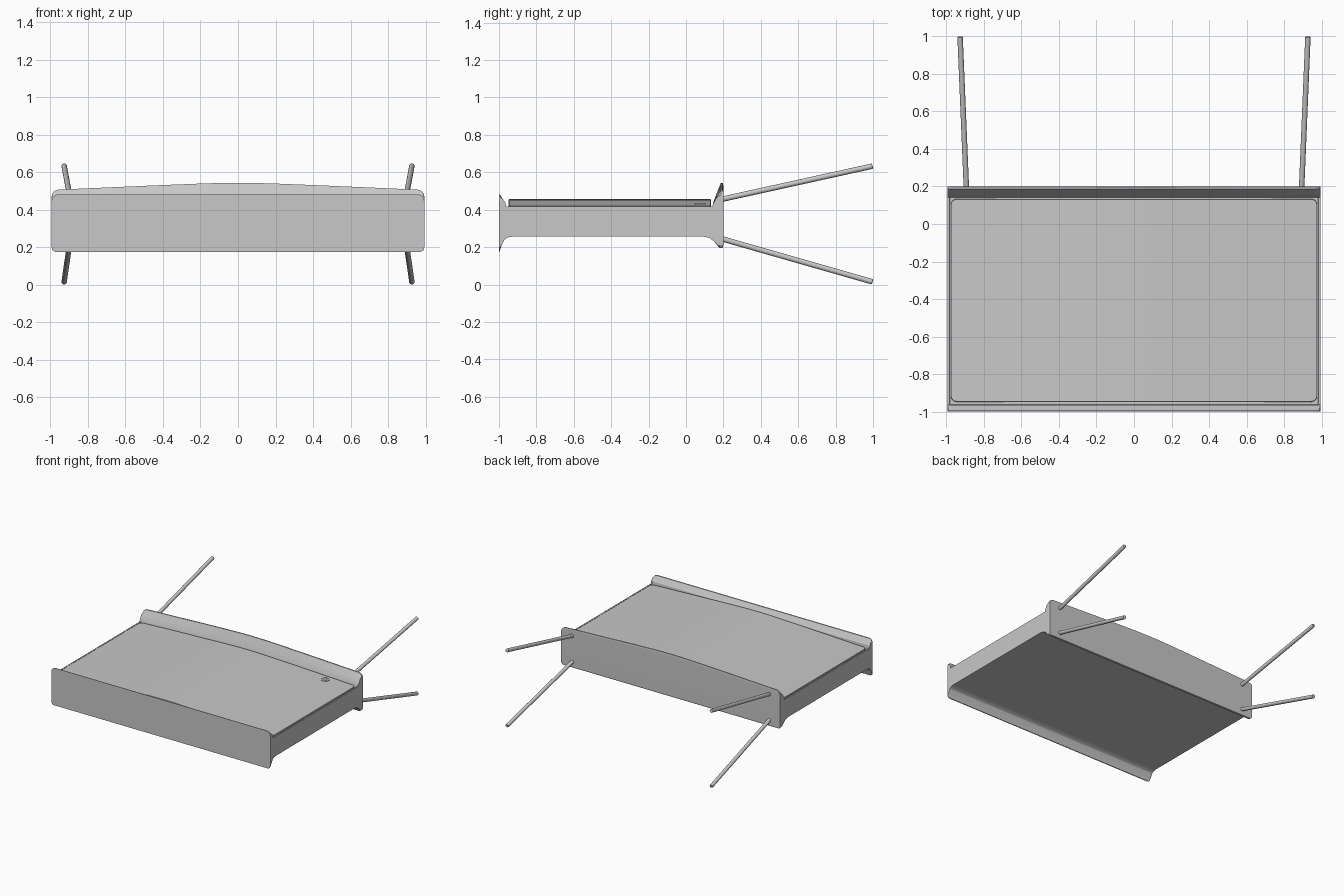
import bpy, bmesh, math
from mathutils import Vector

cube = bpy.data.objects.get("Cube")
if cube:
    bpy.data.objects.remove(cube, do_unlink=True)

HALF_W = 0.993      # half width of the body
FLOOR = 0.398       # bottom of the groove around the panel
RIM = 0.416         # top of the side walls


def make_material(name, rgb):
    m = bpy.data.materials.new(name)
    m.use_nodes = True
    col = (*rgb, 1.0)
    m.diffuse_color = col
    m.node_tree.nodes["Principled BSDF"].inputs["Base Color"].default_value = col
    return m


grey = make_material("light grey", (0.58, 0.58, 0.58))


def finish(bm, name, angle=25):
    bmesh.ops.recalc_face_normals(bm, faces=bm.faces)
    me = bpy.data.meshes.new(name)
    bm.to_mesh(me)
    bm.free()
    ob = bpy.data.objects.new(name, me)
    bpy.context.collection.objects.link(ob)
    me.materials.append(grey)
    bpy.ops.object.select_all(action='DESELECT')
    ob.select_set(True)
    bpy.context.view_layer.objects.active = ob
    bpy.ops.object.shade_smooth_by_angle(angle=math.radians(angle))
    # Keep the large flat faces evenly shaded
    mod = ob.modifiers.new("flat_normals", 'WEIGHTED_NORMAL')
    mod.keep_sharp = True
    return ob


def loft(name, rings):
    """Skin a list of equal closed rings and cap both ends."""
    bm = bmesh.new()
    rows = [[bm.verts.new(p) for p in ring] for ring in rings]
    n = len(rows[0])
    for a, b in zip(rows, rows[1:]):
        for i in range(n):
            j = (i + 1) % n
            bm.faces.new((a[i], a[j], b[j], b[i]))
    bm.faces.new(rows[0])
    bm.faces.new(rows[-1])
    return finish(bm, name)


def fall(x):
    """Shallow ridge with a rounded middle: 0 at the centre, 1 at the sides."""
    c = 0.17
    return (math.hypot(x, c) - c) / (math.hypot(HALF_W, c) - c)


def round_off(x, half, r):
    """How far a corner of radius r cuts in at position x."""
    d = max(0, abs(x) - (half - r))
    return r - math.sqrt(max(0, r * r - d * d))


def stations(half, r, count):
    """Positions across the width, denser in the rounded ends."""
    ends = [half - r + r * math.sin(math.pi / 2 * i / 6) for i in range(1, 7)]
    mid = [(half - r) * (i / count - 1) for i in range(2 * count + 1)]
    return [-e for e in ends] + mid + ends


# Body: side profile with flared front and back plates, run across the width
profile = [(-1, 0.174), (-0.996, 0.177), (-0.984, 0.215), (-0.97, 0.24), (-0.952, 0.252),
           (-0.928, 0.256), (0.095, 0.256), (0.125, 0.249), (0.15, 0.231), (0.168, 0.208),
           (0.183, 0.194), (0.196, 0.197), (0.2, 0.21), (0.2, 0.53), (0.196, 0.543),
           (0.186, 0.543), (0.165, 0.49), (0.146, 0.44), (0.14, FLOOR),
           (-0.961, FLOOR), (-0.965, 0.435), (-0.978, 0.455), (-0.993, 0.479), (-1, 0.481)]


def body_ring(x):
    ring = []
    for y, z in profile:
        back = y > 0
        top, low = (0.543, 0.194) if back else (0.481, 0.174)
        if back and z > RIM:                       # ridged back plate
            z -= 0.038 * fall(x) * (z - RIM) / (top - RIM)
            top -= 0.038 * fall(x)
        if z == FLOOR and abs(x) > 0.982:          # side wall outside the groove
            z = RIM
        top -= round_off(x, HALF_W, 0.035)
        low += round_off(x, HALF_W, 0.025)
        ring.append((x, y, max(low, min(z, top))))
    return ring


xs = sorted(stations(HALF_W, 0.035, 16) + [-0.983, -0.981, 0.981, 0.983])
loft("body", [body_ring(x) for x in xs])

# Top panel: ridged slab with rounded corners, separated by a narrow groove
PX, PR, Y0, Y1 = 0.975, 0.03, -0.948, 0.134


def panel_top(x):
    return 0.456 - 0.036 * fall(x)


def panel_ring(x):
    cut = round_off(x, PX, PR)
    a, b, t = Y0 + cut, Y1 - cut, panel_top(x)
    return [(x, a, 0.39), (x, b, 0.39), (x, b, t - 0.003), (x, b - 0.003, t),
            (x, a + 0.003, t), (x, a, t - 0.003)]


loft("top_panel", [panel_ring(x) for x in sorted(stations(PX, PR, 16))])


# Round bars and small fittings
def rod(name, start, end, radius, sides=20, bevel=0.003):
    a, b = Vector(start), Vector(end)
    bm = bmesh.new()
    bmesh.ops.create_cone(bm, cap_ends=True, segments=sides, radius1=radius,
                          radius2=radius, depth=(b - a).length)
    if bevel:
        rims = [e for e in bm.edges if any(len(f.verts) > 4 for f in e.link_faces)]
        bmesh.ops.bevel(bm, geom=rims, offset=bevel, segments=2, affect='EDGES', profile=0.5)
    rot = (b - a).to_track_quat('Z', 'Y').to_matrix()
    for v in bm.verts:
        v.co = rot @ v.co + (a + b) / 2
    return finish(bm, name)


# Splayed bars out of the back plate
for side, s in (("left", 1), ("right", -1)):
    rod(f"upper_bar_{side}", (s * 0.893, 0.18, 0.453), (s * 0.927, 0.997, 0.633), 0.0145)
    rod(f"lower_bar_{side}", (s * 0.893, 0.18, 0.248), (s * 0.927, 0.997, 0.0145), 0.0145)

# Small round fitting on the panel: thin ring with a hexagonal centre
cx, cy = 0.738, 0.075
cz = panel_top(cx)
bm = bmesh.new()
steps = 32
section = [(0.033, -0.005), (0.033, 0.003), (0.026, 0.003), (0.026, -0.005)]
rows = []
for i in range(steps):
    t = 2 * math.pi * i / steps
    rows.append([bm.verts.new((cx + r * math.cos(t), cy + r * math.sin(t), cz + h))
                 for r, h in section])
for i in range(steps):
    a, b = rows[i], rows[(i + 1) % steps]
    for k in range(4):
        m = (k + 1) % 4
        bm.faces.new((a[k], a[m], b[m], b[k]))
finish(bm, "fitting_ring")
rod("fitting_centre", (cx, cy, cz - 0.005), (cx, cy, cz + 0.003), 0.014, sides=6, bevel=0)
